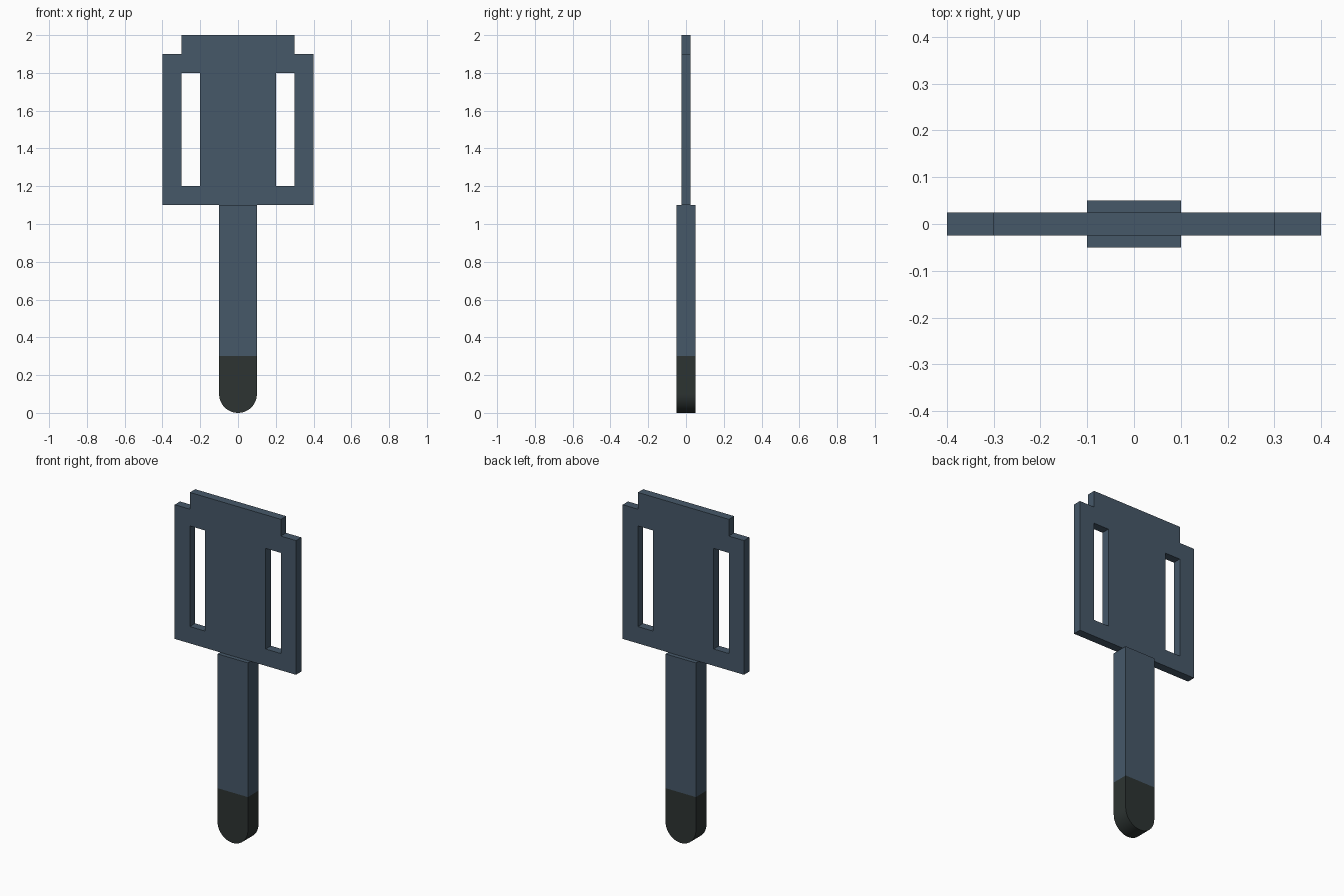
import bpy, bmesh, math
from mathutils import Matrix

if "Cube" in bpy.data.objects:
    bpy.data.objects.remove(bpy.data.objects["Cube"])


def material(name, rgb):
    m = bpy.data.materials.new(name)
    m.diffuse_color = (*rgb, 1)
    m.use_nodes = True
    m.node_tree.nodes["Principled BSDF"].inputs["Base Color"].default_value = m.diffuse_color
    return m


steel = material("blue grey", (0.061, 0.098, 0.141))
dark = material("dark grey", (0.026, 0.034, 0.032))


def slab(name, loops, half_depth, mat, smooth=False):
    """Extrude closed x/z outlines (inner loops become holes) along y."""
    cu = bpy.data.curves.new(name + "_profile", 'CURVE')
    cu.dimensions = '2D'
    cu.fill_mode = 'BOTH'
    cu.extrude = half_depth
    for pts in loops:
        s = cu.splines.new('POLY')
        s.points.add(len(pts) - 1)
        for p, (x, z) in zip(s.points, pts):
            p.co = (x, z, 0, 1)
        s.use_cyclic_u = True
    tmp = bpy.data.objects.new(name + "_profile", cu)
    bpy.context.collection.objects.link(tmp)
    bpy.context.view_layer.update()
    deps = bpy.context.evaluated_depsgraph_get()
    me = bpy.data.meshes.new_from_object(tmp.evaluated_get(deps))
    bpy.data.objects.remove(tmp)
    bm = bmesh.new()
    bm.from_mesh(me)
    bmesh.ops.remove_doubles(bm, verts=bm.verts, dist=1e-5)
    bm.transform(Matrix.Rotation(math.pi / 2, 4, 'X'))
    bmesh.ops.recalc_face_normals(bm, faces=bm.faces)
    for f in bm.faces:
        f.smooth = False
        f.material_index = 0
    bm.to_mesh(me)
    bm.free()
    me.materials.clear()
    me.materials.append(mat)
    ob = bpy.data.objects.new(name, me)
    bpy.context.collection.objects.link(ob)
    if smooth:
        bpy.ops.object.select_all(action='DESELECT')
        ob.select_set(True)
        bpy.context.view_layer.objects.active = ob
        bpy.ops.object.shade_smooth_by_angle(angle=math.radians(30))
    return ob


def rect(x0, x1, z0, z1):
    return [(x0, z0), (x1, z0), (x1, z1), (x0, z1)]


# Flat head with stepped top and two slots
outline = [(-0.4, 1.1), (0.4, 1.1), (0.4, 1.9), (0.3, 1.9),
           (0.3, 2.0), (-0.3, 2.0), (-0.3, 1.9), (-0.4, 1.9)]
slots = [rect(-0.3, -0.2, 1.2, 1.8), rect(0.2, 0.3, 1.2, 1.8)]
slab("slotted_head", [outline] + slots, 0.025, steel)

# Straight shaft
slab("shaft", [rect(-0.1, 0.1, 0.3, 1.1)], 0.05, steel)

# Dark rounded tip
N = 24
arc = [(-0.1 * math.cos(math.pi * i / N), 0.1 - 0.1 * math.sin(math.pi * i / N))
       for i in range(N + 1)]
slab("rounded_tip", [arc + [(0.1, 0.3), (-0.1, 0.3)]], 0.05, dark, smooth=True)
